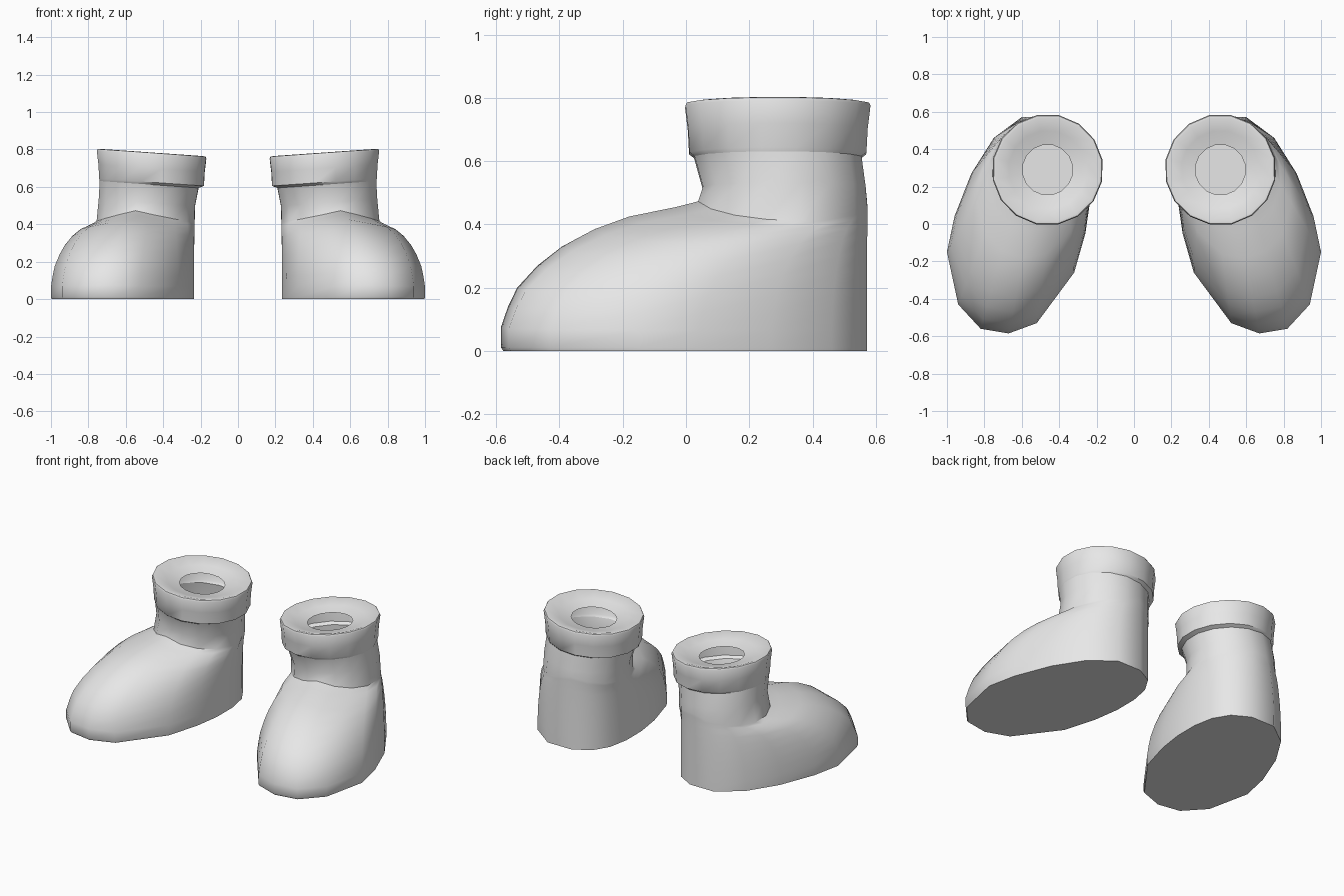
import bpy, math

cube = bpy.data.objects.get("Cube")
if cube:
    bpy.data.objects.remove(cube, do_unlink=True)

grey = bpy.data.materials.new("boot grey")
grey.use_nodes = True
grey.diffuse_color = (0.8, 0.8, 0.8, 1)
grey.node_tree.nodes["Principled BSDF"].inputs["Base Color"].default_value = (0.8, 0.8, 0.8, 1)

SIDES = 16
TOE = math.radians(-78)   # direction in which the toe points
TILT = 0.07               # the shaft opening leans inward

# Footprint of the left boot, counter-clockwise from the toe
FOOTPRINT = [
    (0.67, -0.585), (0.82, -0.56), (0.94, -0.43), (1.0, -0.15),
    (0.96, 0.04), (0.87, 0.27), (0.75, 0.46), (0.60, 0.572),
    (0.43, 0.572), (0.32, 0.51), (0.26, 0.41), (0.235, 0.28),
    (0.235, 0.12), (0.26, -0.05), (0.32, -0.26), (0.52, -0.53)]


def circle(cx, cy, r):
    return [(cx + r * math.cos(TOE + math.tau * k / SIDES),
             cy + r * math.sin(TOE + math.tau * k / SIDES)) for k in range(SIDES)]


ANKLE = circle(0.49, 0.315, 0.263)


def foot_ring(z, t):
    """Blend of footprint and ankle; the flanks sit lower than the instep."""
    ring = []
    for k, (a, b) in enumerate(zip(FOOTPRINT, ANKLE)):
        dip = 1 - 0.13 * abs(math.sin(math.tau * k / SIDES))
        ring.append((a[0] + (b[0] - a[0]) * t, a[1] + (b[1] - a[1]) * t, z * dip))
    return ring


def shaft_ring(z, cx, cy, r):
    return [(x, y, z + TILT * (x - 0.465)) for x, y in circle(cx, cy, r)]


def loft(name, rings, side, cap_bottom=False):
    verts = [(side * x, y, z) for ring in rings for x, y, z in ring]
    faces = []
    for row in range(len(rings) - 1):
        for k in range(SIDES):
            a, b = row * SIDES + k, row * SIDES + (k + 1) % SIDES
            faces.append((a, b, b + SIDES, a + SIDES))
    if cap_bottom:
        faces.append(tuple(reversed(range(SIDES))))
    if side < 0:
        faces = [f[::-1] for f in faces]
    mesh = bpy.data.meshes.new(name)
    mesh.from_pydata(verts, [], faces)
    mesh.materials.append(grey)
    obj = bpy.data.objects.new(name, mesh)
    bpy.context.collection.objects.link(obj)
    bpy.ops.object.select_all(action='DESELECT')
    obj.select_set(True)
    bpy.context.view_layer.objects.active = obj
    bpy.ops.object.shade_smooth_by_angle(angle=math.radians(42))
    return obj


# Foot and leg: sole edge, rounded toe, instep, then the shaft
foot = [foot_ring(z, t) for z, t in (
    (0, 0.012), (0.012, 0), (0.075, 0), (0.14, 0.035), (0.2, 0.08), (0.27, 0.18),
    (0.33, 0.3), (0.385, 0.46), (0.425, 0.63), (0.455, 0.86), (0.473, 0.97))]
leg = [shaft_ring(0.515, 0.487, 0.31, 0.262), shaft_ring(0.612, 0.475, 0.29, 0.269)]

# Cuff: ledge, outer band, rounded rim and the funnel down to the open hole
cuff = [shaft_ring(z, 0.462, 0.29, r) for z, r in (
    (0.625, 0.285), (0.7, 0.289), (0.772, 0.298), (0.782, 0.293),
    (0.784, 0.28), (0.762, 0.21), (0.745, 0.135))]

for label, side in (("left", 1), ("right", -1)):
    loft(label + "_boot", foot + leg, side, cap_bottom=True)
    loft(label + "_cuff", [leg[-1]] + cuff, side)
